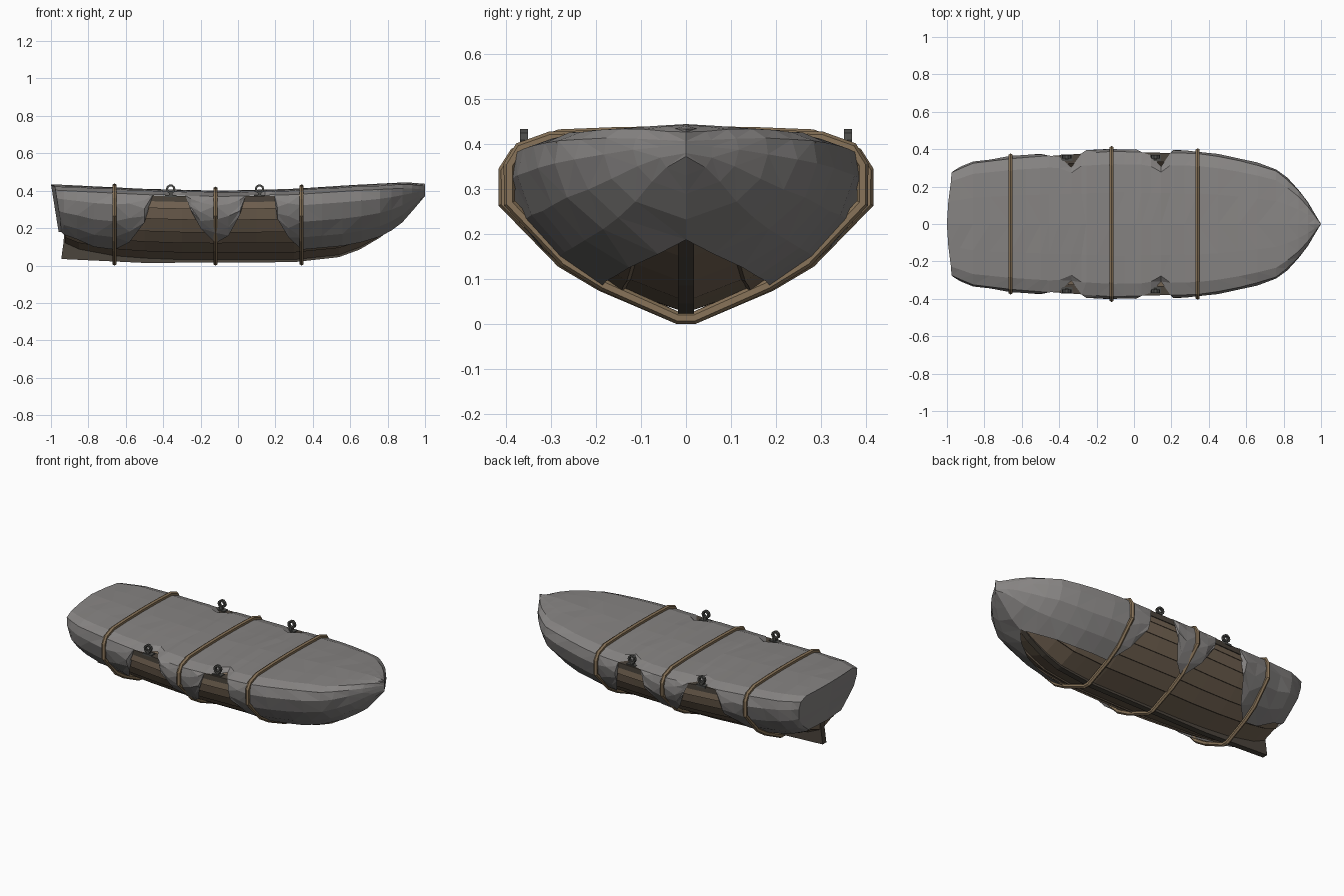
import bpy, bmesh, math, random
from mathutils import Matrix, Vector

if "Cube" in bpy.data.objects:
    bpy.data.objects.remove(bpy.data.objects["Cube"])
random.seed(4)


def material(name, rgb):
    m = bpy.data.materials.new(name)
    m.diffuse_color = (*rgb, 1)
    m.use_nodes = True
    m.node_tree.nodes["Principled BSDF"].inputs["Base Color"].default_value = m.diffuse_color
    return m


CANVAS = material("canvas", (.24, .23, .225))
WOOD = material("wood", (.17, .125, .085))
DARK = material("dark_wood", (.07, .058, .045))
ROPE = material("rope", (.25, .175, .10))
METAL = material("metal", (.07, .07, .065))


def interp(table, x):
    if x <= table[0][0]:
        return table[0][1]
    for (a, u), (b, v) in zip(table, table[1:]):
        if x <= b:
            return u + (v - u) * (x - a) / (b - a)
    return table[-1][1]


# Boat lines: half beam, bottom line, cover ridge, section shape
BEAM = [(-1, .275), (-.86, .335), (-.66, .36), (-.44, .378), (-.12, .40), (.19, .393), (.34, .388),
        (.5, .365), (.75, .30), (.86, .21), (.93, .115), (1, 0)]
KEEL = [(-.95, .13), (-.85, .085), (-.66, .05), (-.4, .03), (.3, .03), (.54, .055), (.65, .095),
        (.75, .15), (.8, .18), (.88, .24), (.95, .32), (1, .38)]
RIDGE = [(-1, .435), (-.5, .41), (-.1, .40), (.3, .41), (.6, .43), (.9, .445), (1, .437)]
SHAPE = [(0, .03), (.13, .37), (.28, .60), (.45, .79), (.65, .935), (.82, 1), (1, 1)]


def sheer(x):
    return interp(RIDGE, x) - .037


def finish(name, bm, mat, mirror=False):
    bmesh.ops.remove_doubles(bm, verts=bm.verts, dist=.0008)
    bmesh.ops.recalc_face_normals(bm, faces=bm.faces)
    me = bpy.data.meshes.new(name)
    bm.to_mesh(me)
    bm.free()
    ob = bpy.data.objects.new(name, me)
    bpy.context.collection.objects.link(ob)
    me.materials.append(mat)
    if mirror:
        mod = ob.modifiers.new("mirror", 'MIRROR')
        mod.use_axis = (False, True, False)
        mod.merge_threshold = .001
    return ob


def loft(bm, columns):
    cols = [[bm.verts.new(p) for p in c] for c in columns]
    for a, b in zip(cols, cols[1:]):
        for i in range(len(a) - 1):
            bm.faces.new((a[i], b[i], b[i + 1], a[i + 1]))


# Clinker hull: overlapping strakes, each lower edge standing proud
def hull_point(x, t, out=0):
    k, s = interp(KEEL, x), sheer(x)
    w = max(interp(BEAM, x) - .022, .003)
    return (x, w * interp(SHAPE, t) + out * min(1, w * 5), k + (s - k) * t - out * .5)


XS = [-.925, -.85, -.74, -.66, -.5, -.3, -.12, .1, .3, .45, .54, .65, .75, .82, .88, .93, .96]
TS = [0, .13, .28, .45, .65, .82, 1]
bm = bmesh.new()
for t0, t1 in zip(TS, TS[1:]):
    loft(bm, [[hull_point(x, t0), hull_point(x, t0, .009 if t0 else .001), hull_point(x, t1)] for x in XS])
# transom board
rim = [hull_point(XS[0], t) for t in TS]
bm.faces.new([bm.verts.new(p) for p in [(XS[0], 0, rim[0][2])] + rim + [(XS[0], 0, rim[-1][2])]])
finish("hull", bm, WOOD, mirror=True)

# Gunwale rail along the sheer
bm = bmesh.new()
rail = []
for x in XS[1:-3]:
    y, z = interp(BEAM, x) - .022, sheer(x)
    rail.append([(x, y + dy, z + dz) for dy, dz in
                 ((-.04, .004), (.009, .004), (.009, -.028), (-.04, -.028), (-.04, .004))])
loft(bm, rail)
finish("gunwale", bm, DARK, mirror=True)

# Keel with stern skeg and stem
bm = bmesh.new()
outline = [(-.93, .2), (-.932, .13), (-.945, .035), (-.5, .014), (.3, .018), (.54, .045), (.65, .085),
           (.76, .15), (.86, .228), (.84, .26), (.6, .12), (.3, .06), (-.4, .06), (-.7, .12), (-.8, .2)]
face = bm.faces.new([bm.verts.new((x, -.018, z)) for x, z in outline])
side = bmesh.ops.extrude_face_region(bm, geom=[face])['geom']
bmesh.ops.translate(bm, verts=[v for v in side if isinstance(v, bmesh.types.BMVert)], vec=(0, .036, 0))
finish("keel", bm, DARK)

# Canvas cover: (station x, height of lower edge, notch depth); height 1 = open at oarlock
STATIONS = [(-.98, .18, 0), (-.93, .165, 0), (-.86, .14, 0), (-.77, .10, 0), (-.66, .085, 0), (-.58, .125, 0),
            (-.5, .23, 0), (-.455, 1, 0), (-.40, 1, .01), (-.335, 1, .07), (-.28, 1, 0), (-.255, .30, 0),
            (-.2, .20, 0), (-.12, .12, 0), (-.05, .16, 0), (.01, .27, 0), (.04, 1, 0), (.09, 1, .015),
            (.145, 1, .075), (.195, 1, 0), (.21, .25, 0), (.27, .15, 0), (.34, .085, 0), (.45, .095, 0),
            (.56, .105, 0), (.66, .125, 0), (.76, .155, 0), (.82, 0, 0), (.88, 0, 0), (.93, 0, 0),
            (.965, 0, 0), (1, 0, 0)]


def cover_column(x, zb, notch):
    w, k, s, zc = interp(BEAM, x), interp(KEEL, x), sheer(x), interp(RIDGE, x)
    ze = zc - .031
    zb = ze if zb == 1 else max(zb, k - .008)
    sag = random.uniform(-.003, .002)
    col = [(x, 0, zc), (x, w * .42, zc - .003 + sag), (x, w * .8 - notch * .5, zc - .009 + sag),
           (x, w * .97 - notch, ze)]
    for f in (.2, .5, .78, 1):
        z = ze + (zb - ze) * f
        y = w * interp(SHAPE, (z + .018 - k) / max(s - k, .01))
        if zb == ze:
            y = w * .97 - notch
        elif f < 1:
            y += random.uniform(-.003, .006) * min(1, w * 4)
        if f == 1 and x > .8:
            y = 0
        col.append((x, y, z))
    return col


columns = [cover_column(*s) for s in STATIONS]
# raked stern panel
first = [(x + .16 * (.43 - z) - .02 * (1 - min(1, (y / .2) ** 2)), y, z) for x, y, z in columns[0]]
columns[0] = first
columns.insert(0, [(-1 + .16 * (.435 - z), 0, z) for x, y, z in first])
bm = bmesh.new()
loft(bm, columns)
bmesh.ops.remove_doubles(bm, verts=bm.verts, dist=.0008)
bmesh.ops.dissolve_degenerate(bm, edges=bm.edges, dist=.0005)
bmesh.ops.triangulate(bm, faces=bm.faces)
finish("canvas_cover", bm, CANVAS, mirror=True)

# Lashing ropes around cover and hull
for i, x in enumerate((-.66, -.12, .34)):
    w, zc = interp(BEAM, x), interp(RIDGE, x)
    half = [(w * .42, zc + .006), (w * .78, zc + .001), (w * .95, zc - .022), (w + .004, zc - .06),
            (w + .004, .268), (w * .69, .138), (w * .47, .086), (.018, .013)]
    pts = [(0, zc + .008)] + half + [(-y, z) for y, z in reversed(half)]
    n = len(pts)
    rings = []
    for j in range(n):
        p, a, b = (Vector((0, *pts[q % n])) for q in (j, j - 1, j + 1))
        d = ((p - a).normalized() + (b - p).normalized()).normalized()
        nrm = d.cross(Vector((1, 0, 0)))
        rings.append([p + Vector((x + math.cos(g) * .0125, 0, 0)) + nrm * math.sin(g) * .0135
                      for g in (math.tau * s / 6 + math.pi / 6 for s in range(7))])
    bm = bmesh.new()
    loft(bm, rings + [rings[0]])
    finish(f"rope_{i + 1}", bm, ROPE)


# Oarlocks: plate, stem and ring
def box(bm, loc, size):
    bmesh.ops.create_cube(bm, size=1, matrix=Matrix.Translation(loc) @ Matrix.Diagonal((*size, 1)))


for i, x in enumerate((-.36, .115)):
    for sgn, label in ((-1, "front"), (1, "back")):
        bm = bmesh.new()
        y = sgn * .36
        box(bm, (x, y - sgn * .005, .372), (.06, .035, .012))
        box(bm, (x, y - sgn * .003, .385), (.018, .022, .026))
        rings = []
        for a in range(11):
            ang = math.tau * a / 10
            rings.append([(x + r * math.cos(ang), y + dy, .409 + r * math.sin(ang)) for r, dy in
                          ((.025, -.009), (.025, .009), (.014, .009), (.014, -.009), (.025, -.009))])
        loft(bm, rings)
        finish(f"oarlock_{label}_{i + 1}", bm, METAL)
